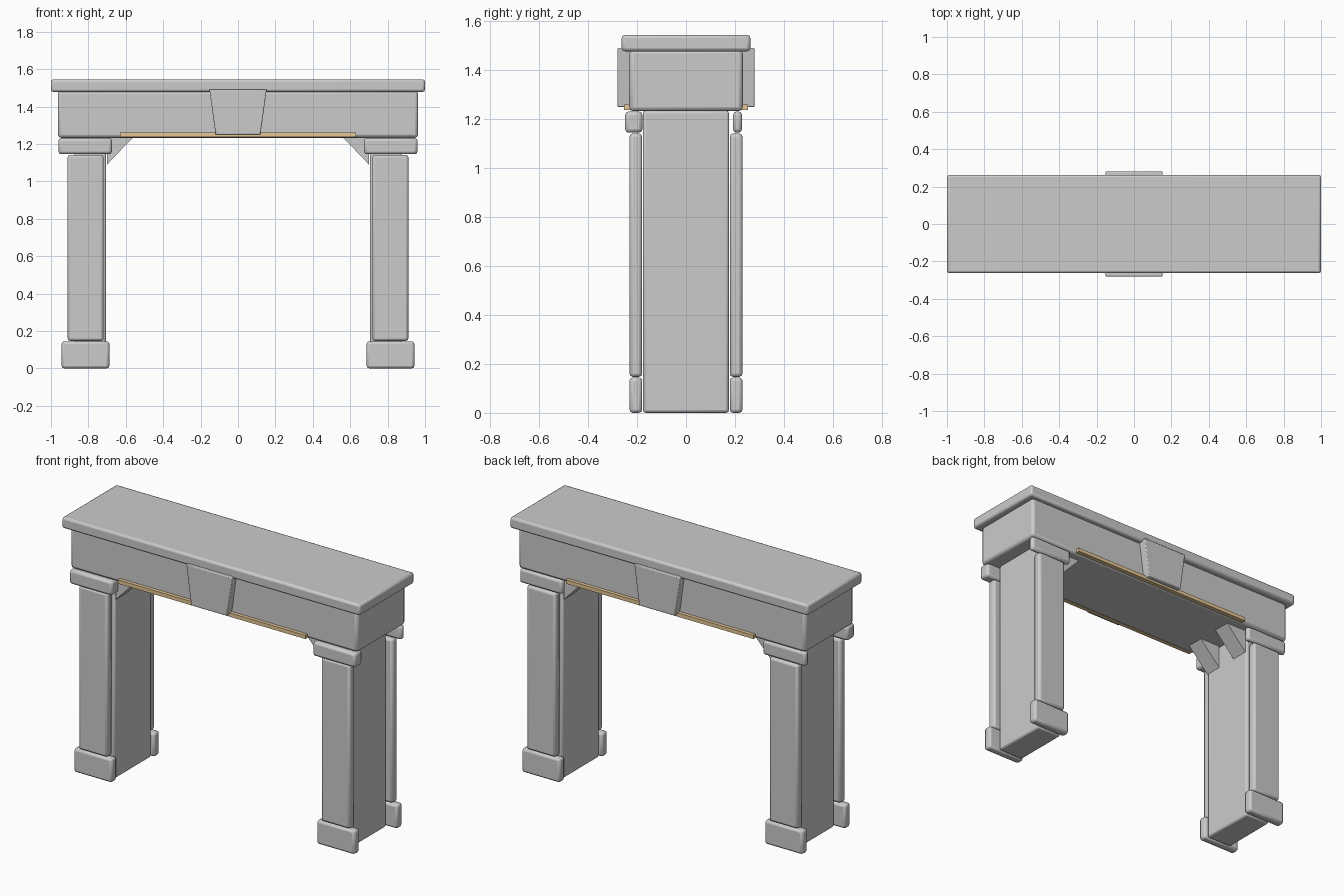
import bpy, bmesh, math

if "Cube" in bpy.data.objects:
    bpy.data.objects.remove(bpy.data.objects["Cube"])


def finish(name, bm, bevel=0.0):
    bmesh.ops.recalc_face_normals(bm, faces=bm.faces)
    me = bpy.data.meshes.new(name)
    bm.to_mesh(me)
    bm.free()
    ob = bpy.data.objects.new(name, me)
    bpy.context.collection.objects.link(ob)
    if bevel:
        mod = ob.modifiers.new("Bevel", 'BEVEL')
        mod.width = bevel
        mod.segments = 2
    bpy.ops.object.select_all(action='DESELECT')
    bpy.context.view_layer.objects.active = ob
    ob.select_set(True)
    bpy.ops.object.shade_smooth_by_angle(angle=math.radians(30))
    return ob


def prism(name, profile, y0, y1, bevel=0.0):
    """Extrude an x-z profile from y0 to y1."""
    bm = bmesh.new()
    face = bm.faces.new([bm.verts.new((x, y0, z)) for x, z in profile])
    ext = bmesh.ops.extrude_face_region(bm, geom=[face])["geom"]
    verts = [g for g in ext if isinstance(g, bmesh.types.BMVert)]
    bmesh.ops.translate(bm, verts=verts, vec=(0, y1 - y0, 0))
    return finish(name, bm, bevel)


def box(name, xs, ys, zs, bevel=0.0):
    (a, b), (c, d) = xs, zs
    return prism(name, [(a, c), (b, c), (b, d), (a, d)], ys[0], ys[1], bevel)


gold = bpy.data.materials.new("gold_trim")
gold.diffuse_color = (0.78, 0.57, 0.30, 1)
gold.use_nodes = True
gold.node_tree.nodes["Principled BSDF"].inputs["Base Color"].default_value = gold.diffuse_color

# Mantel shelf and frieze
box("mantel_shelf", (-1, 1), (-0.263, 0.263), (1.478, 1.545), 0.013)
box("frieze", (-0.963, 0.963), (-0.232, 0.232), (1.233, 1.485), 0.017)

# Keystone and gold strip, front and back
for side, s in (("front", -1), ("back", 1)):
    prism(side + "_keystone",
          [(-0.12, 1.25), (0.12, 1.25), (0.153, 1.492), (-0.153, 1.492)],
          s * 0.20, s * 0.28, 0.005)
    strip = box(side + "_trim_strip", (-0.63, 0.63), (s * 0.226, s * 0.253), (1.237, 1.26))
    strip.data.materials.append(gold)

# Legs
for hand, m in (("left", -1), ("right", 1)):
    box(hand + "_leg_core", (m * 0.705, m * 0.875), (-0.176, 0.176), (0, 1.235), 0.012)
    for side, s in (("front", -1), ("back", 1)):
        tag = f"{hand}_{side}_"
        box(tag + "plinth", (m * 0.688, m * 0.943), (s * 0.179, s * 0.231), (0, 0.145), 0.014)
        box(tag + "pilaster", (m * 0.718, m * 0.911), (s * 0.179, s * 0.231), (0.147, 1.142), 0.014)
        cap_y = (-0.249, -0.178) if s < 0 else (0.192, 0.229)
        box(tag + "capital", (m * 0.674, m * 0.96), cap_y, (1.145, 1.232), 0.015)
        # Triangular brace under the frieze
        prism(tag + "brace",
              [(m * 0.70, 1.09), (m * 0.56, 1.236), (m * 0.70, 1.236)],
              s * 0.065, s * 0.172)
